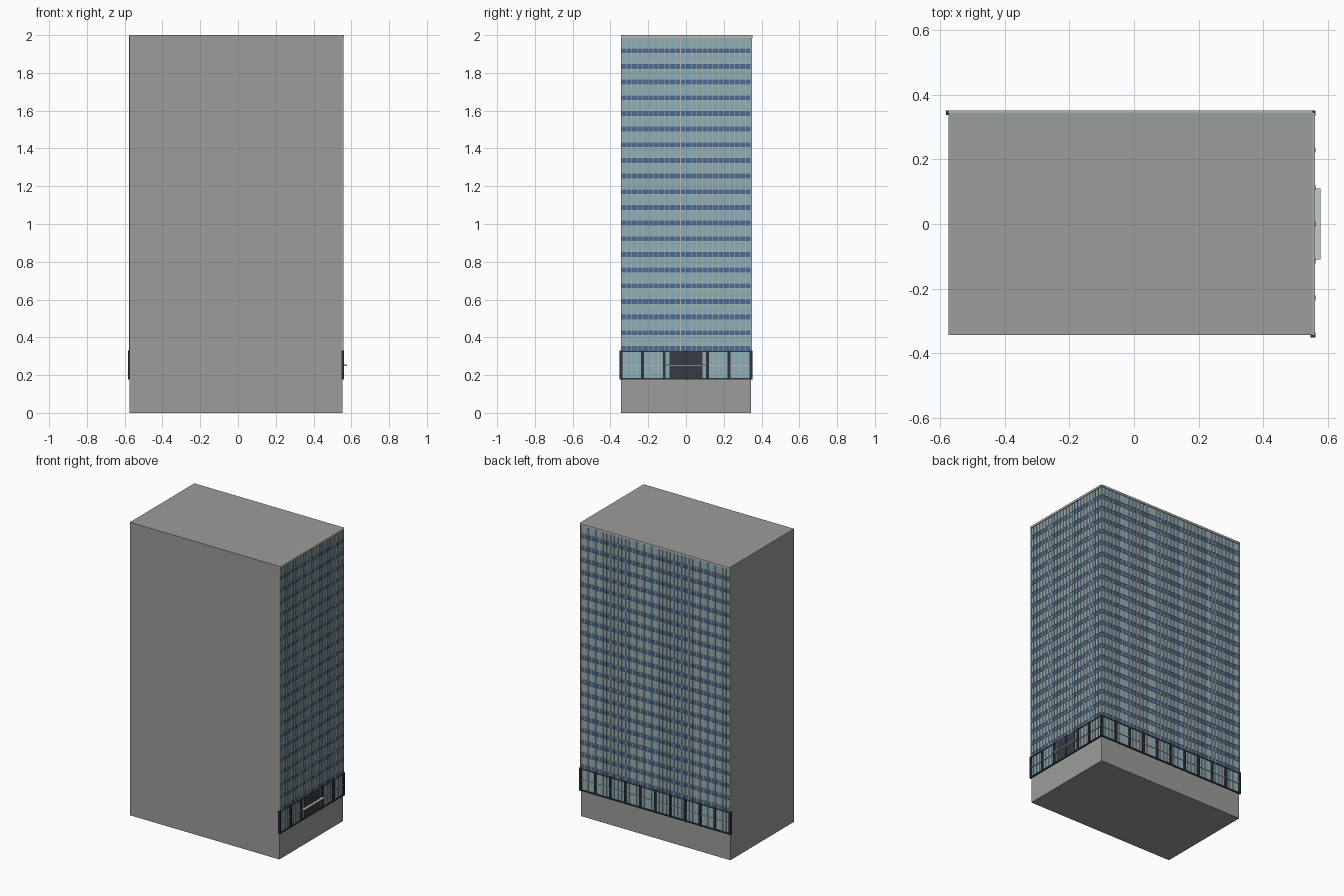
import bpy
import bmesh
from mathutils import Vector

if "Cube" in bpy.data.objects:
    bpy.data.objects.remove(bpy.data.objects["Cube"])

# ---------- colours ----------
def material(name, rgb):
    m = bpy.data.materials.new(name)
    m.diffuse_color = (*rgb, 1)
    m.use_nodes = True
    m.node_tree.nodes["Principled BSDF"].inputs["Base Color"].default_value = m.diffuse_color
    return m

CONCRETE = material("grey concrete", (0.33, 0.34, 0.32))
GLASS = material("pale blue glass", (0.27, 0.42, 0.475))
SPANDREL = material("blue spandrel", (0.067, 0.147, 0.29))
MULLION = material("light aluminium", (0.50, 0.47, 0.44))
DARK = material("charcoal metal", (0.027, 0.034, 0.043))
DOOR = material("dark door glass", (0.037, 0.045, 0.057))
CANOPY = material("light grey canopy", (0.57, 0.58, 0.59))

# ---------- main dimensions ----------
X0, X1 = -0.575, 0.553
Y0, Y1 = -0.344, 0.343
PLINTH, LOBBY, TOP = 0.18, 0.327, 2.0
CORNICE = 1.986
FLOORS = 20
STEP = (CORNICE - LOBBY) / FLOORS

def boxes(name, mat, spans):
    """One object made of many boxes, each given by two opposite corners."""
    bm = bmesh.new()
    for a, b in spans:
        a, b = Vector(a), Vector(b)
        cube = bmesh.ops.create_cube(bm, size=1)
        size, mid = b - a, (a + b) / 2
        for v in cube["verts"]:
            v.co = Vector((v.co[i] * size[i] + mid[i] for i in range(3)))
    bmesh.ops.recalc_face_normals(bm, faces=bm.faces)
    me = bpy.data.meshes.new(name)
    bm.to_mesh(me)
    bm.free()
    me.materials.append(mat)
    ob = bpy.data.objects.new(name, me)
    bpy.context.collection.objects.link(ob)
    return ob

# ---------- solid block ----------
boxes("building_body", CONCRETE, [((X0, Y0, 0), (X1, Y1, TOP))])

def facade(side, u0, u1, bays, mullions_per_bay, place):
    """Curtain wall; place(u, d, z) maps along-wall, outward, up to world."""
    def wall(part, mat, spans):
        boxes(side + "_" + part, mat, [(
            [min(p, q) for p, q in zip(place(*a), place(*b))],
            [max(p, q) for p, q in zip(place(*a), place(*b))]) for a, b in spans])

    def strip(z, h, d):
        return ((u0, 0, z), (u1, d, z + h))

    levels = [LOBBY + i * STEP for i in range(FLOORS)]
    bay = (u1 - u0) / bays
    # glazing and blue floor bands
    wall("glass", GLASS, [strip(PLINTH, TOP - PLINTH, 0.002)])
    wall("spandrels", SPANDREL, [strip(z, 0.028, 0.003) for z in levels])
    # fine vertical and horizontal bars
    n = bays * mullions_per_bay
    us = [u0 + (u1 - u0) * i / n for i in range(n + 1)]
    wall("mullions", MULLION,
         [((u - 0.0014, 0, PLINTH), (u + 0.0014, 0.006, TOP - 0.001)) for u in us])
    wall("rails", MULLION,
         [strip(z + dz, 0.0026, 0.0055) for z in levels for dz in (-0.0013, 0.0267)])
    wall("cornice", MULLION, [strip(CORNICE, TOP - CORNICE, 0.008)])
    # lobby frame
    wall("lobby_rail", MULLION, [strip(0.248, 0.006, 0.0075)])
    wall("lobby_beams", DARK, [strip(PLINTH - 0.004, 0.009, 0.0075),
                               strip(LOBBY - 0.005, 0.006, 0.0075)])
    wall("lobby_columns", DARK,
         [((u0 + bay * i - 0.0075, -0.006, PLINTH - 0.004),
           (u0 + bay * i + 0.0075, 0.009, LOBBY + 0.004)) for i in range(bays + 1)])

facade("right", Y0, Y1, 6, 4, lambda u, d, z: (X1 + d, u, z))
facade("back", X0, X1, 10, 4, lambda u, d, z: (u, Y1 + d, z))

# ---------- entrance ----------
boxes("entrance_doors", DOOR,
      [((X1, s * 0.044 - 0.043, z0), (X1 + 0.0078, s * 0.044 + 0.043, z1))
       for s in (-1, 1) for z0, z1 in ((PLINTH + 0.005, 0.248), (0.254, LOBBY - 0.005))])
boxes("entrance_canopy", CANOPY, [((X1, -0.11, 0.249), (X1 + 0.024, 0.11, 0.256))])
